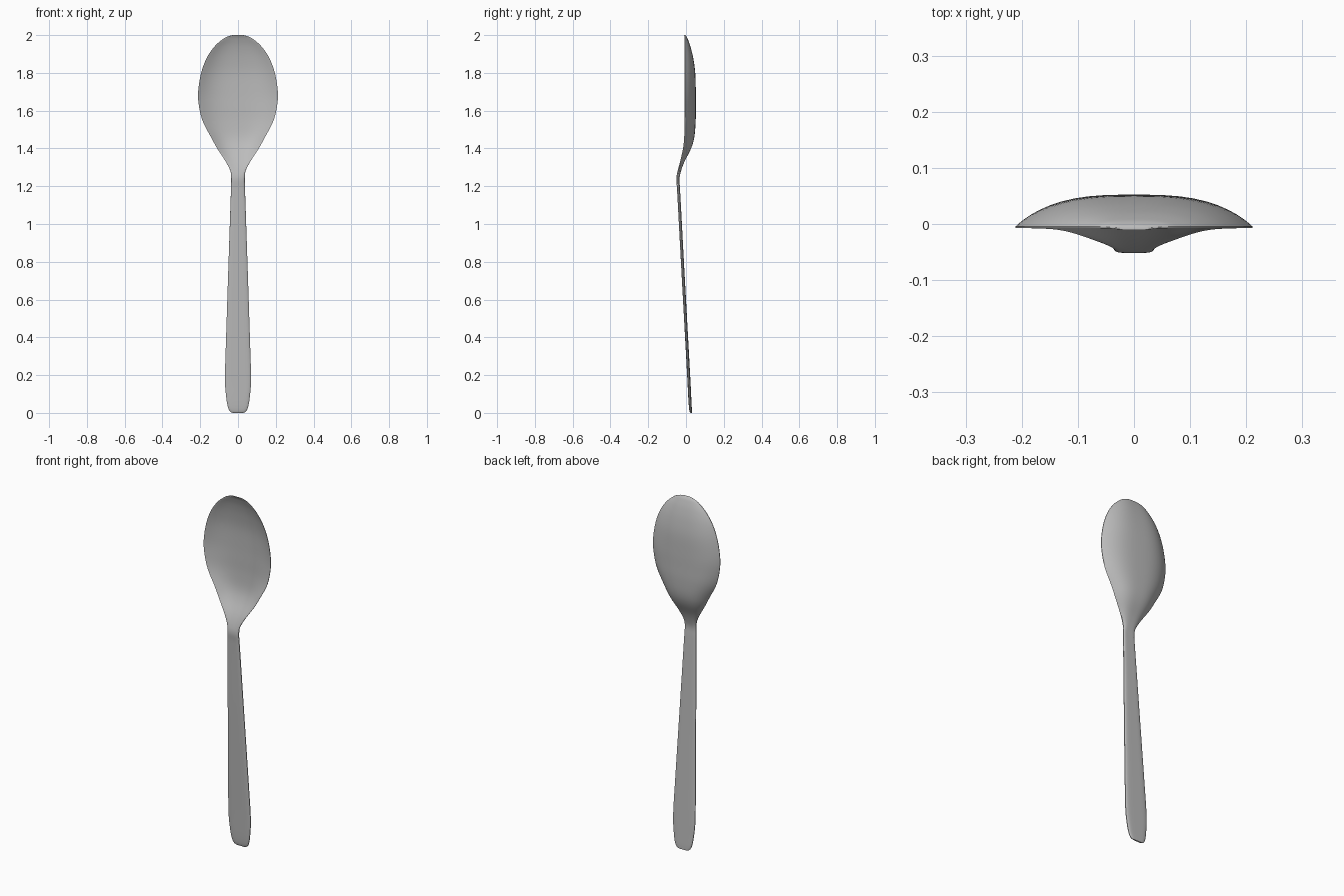
import bpy, bmesh, math

cube = bpy.data.objects.get("Cube")
if cube:
    bpy.data.objects.remove(cube, do_unlink=True)

# Satin steel colour
steel = bpy.data.materials.new("satin_steel")
steel.use_nodes = True
colour = (0.5, 0.5, 0.5, 1)
steel.diffuse_color = colour
steel.node_tree.nodes["Principled BSDF"].inputs["Base Color"].default_value = colour

# Stations along the spoon: height, half width, edge y, centre y, thickness
STATIONS = [
    (0.0, 0.028, 0.027, 0.027, 0.008),
    (0.008, 0.042, 0.025, 0.025, 0.012),
    (0.03, 0.053, 0.023, 0.023, 0.015),
    (0.08, 0.062, 0.020, 0.020, 0.016),
    (0.18, 0.069, 0.015, 0.015, 0.016),
    (0.4, 0.063, 0.003, 0.003, 0.016),
    (0.8, 0.050, -0.019, -0.019, 0.016),
    (1.1, 0.040, -0.035, -0.035, 0.016),
    (1.19, 0.037, -0.040, -0.040, 0.016),
    (1.24, 0.036, -0.043, -0.043, 0.017),
    (1.28, 0.040, -0.039, -0.035, 0.017),
    (1.33, 0.065, -0.029, -0.016, 0.016),
    (1.4, 0.110, -0.014, 0.020, 0.014),
    (1.46, 0.143, -0.008, 0.038, 0.012),
    (1.54, 0.185, -0.006, 0.045, 0.012),
    (1.62, 0.206, -0.006, 0.046, 0.012),
    (1.7, 0.211, -0.006, 0.046, 0.012),
    (1.8, 0.195, -0.006, 0.043, 0.012),
    (1.88, 0.165, -0.006, 0.032, 0.012),
    (1.94, 0.124, -0.006, 0.018, 0.011),
    (1.98, 0.079, -0.006, 0.004, 0.010),
    (1.994, 0.050, -0.006, -0.003, 0.009),
    (2.0, 0.028, -0.007, -0.007, 0.007),
]
STEPS = 5
ACROSS = 24


def smooth_stations(points):
    """Pass a smooth curve through every station."""
    rows = []
    last = len(points) - 1
    for i in range(last):
        a, b = points[max(i - 1, 0)], points[i]
        c, d = points[i + 1], points[min(i + 2, last)]
        for s in range(STEPS):
            t = s / STEPS
            rows.append([0.5 * (2 * q + (r - p) * t
                                + (2 * p - 5 * q + 4 * r - v) * t * t
                                + (3 * q - p - 3 * r + v) * t ** 3)
                         for p, q, r, v in zip(a, b, c, d)])
    rows.append(points[last])
    return rows


def section(row):
    """Closed cross-section: dished front, then the back with rounded edges."""
    z, half, edge, centre, thick = row
    front, back = [], []
    for k in range(ACROSS + 1):
        u = math.sin((k / ACROSS - 0.5) * math.pi)
        y = edge + (centre - edge) * (1 - abs(u) ** 3)
        t = 0.5 * thick * max(0.25, math.sqrt(max(0, 1 - abs(u) ** 6)))
        front.append((half * u, y - t, z))
        back.append((half * u, y + t, z))
    return front + back[::-1]


# Loft bowl, neck and handle as one skin
bm = bmesh.new()
rings = [[bm.verts.new(p) for p in section(row)]
         for row in smooth_stations(STATIONS)]
count = len(rings[0])
for low, high in zip(rings, rings[1:]):
    for j in range(count):
        k = (j + 1) % count
        bm.faces.new((low[j], low[k], high[k], high[j]))

# Close the handle end and the bowl tip
half_count = count // 2
for ring in (rings[0], rings[-1]):
    for j in range(half_count - 1):
        bm.faces.new((ring[j], ring[j + 1], ring[count - 2 - j], ring[count - 1 - j]))
bmesh.ops.recalc_face_normals(bm, faces=bm.faces[:])

mesh = bpy.data.meshes.new("spoon")
bm.to_mesh(mesh)
bm.free()
mesh.materials.append(steel)
spoon = bpy.data.objects.new("spoon", mesh)
bpy.context.collection.objects.link(spoon)

# Smooth shading with crisp rim edges
bpy.ops.object.select_all(action='DESELECT')
spoon.select_set(True)
bpy.context.view_layer.objects.active = spoon
bpy.ops.object.shade_smooth_by_angle(angle=math.radians(50))
